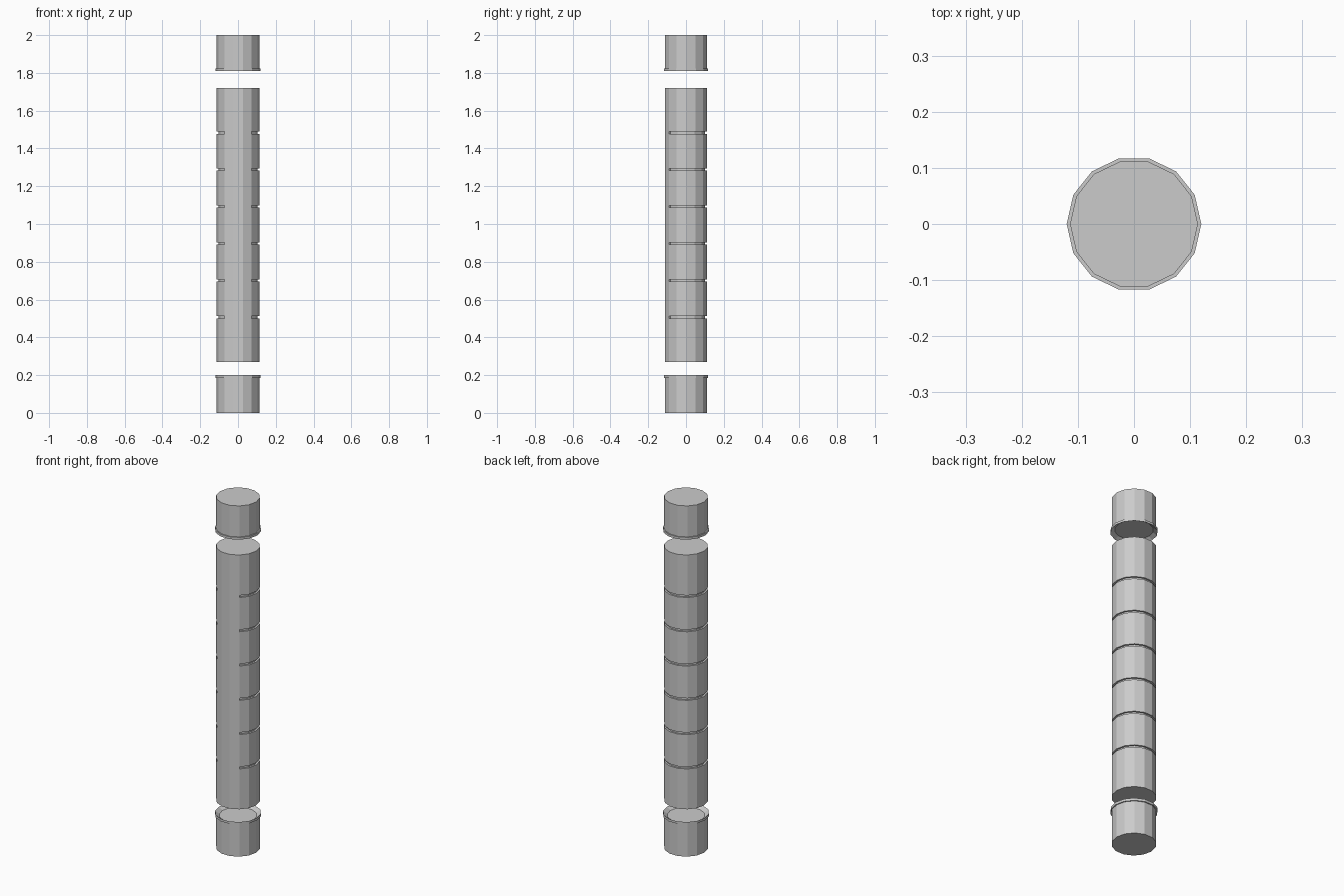
import bpy, bmesh
from math import cos, sin, tau

if "Cube" in bpy.data.objects:
    bpy.data.objects.remove(bpy.data.objects["Cube"])

N = 14
R = 0.114


def ring(bm, r, z):
    return [bm.verts.new((r * cos(tau * k / N), r * sin(tau * k / N), z)) for k in range(N)]


def quad(bm, a, b, k):
    j = (k + 1) % N
    bm.faces.new((a[k], a[j], b[j], b[k]))


def finish(bm, name):
    bmesh.ops.recalc_face_normals(bm, faces=bm.faces)
    me = bpy.data.meshes.new(name)
    bm.to_mesh(me)
    bm.free()
    ob = bpy.data.objects.new(name, me)
    bpy.context.collection.objects.link(ob)


def lathe(name, profile):
    bm = bmesh.new()
    rings = [ring(bm, r, z) for r, z in profile]
    for a, b in zip(rings, rings[1:]):
        for k in range(N):
            quad(bm, a, b, k)
    bm.faces.new(rings[0])
    bm.faces.new(rings[-1])
    finish(bm, name)


# End caps: thin projecting rim with a shallow flared recess
cap = [(R, 0), (R, 0.186), (0.12, 0.186), (0.12, 0.2), (0.098, 0.184)]
lathe("bottom_cap", cap)
lathe("top_cap", [(r, 2 - 0.95 * z) for r, z in cap])

# Main tube: grooves run around the sides and back, the three front faces stay plain
bm = bmesh.new()
front = (9, 10, 11)
prev = ring(bm, R, 0.27)
bm.faces.new(prev)
for i in range(6):
    z = 0.506 + 0.1955 * i
    lo, hi = ring(bm, R, z - 0.006), ring(bm, R, z + 0.006)
    in_lo, in_hi = ring(bm, R - 0.01, z - 0.006), ring(bm, R - 0.01, z + 0.006)
    for k in range(N):
        quad(bm, prev, lo, k)
        if k in front:
            quad(bm, lo, hi, k)
        else:
            for a, b in ((lo, in_lo), (in_lo, in_hi), (in_hi, hi)):
                quad(bm, a, b, k)
    for k in (9, 12):  # groove ends
        bm.faces.new((lo[k], in_lo[k], in_hi[k], hi[k]))
    prev = hi
top = ring(bm, R, 1.72)
for k in range(N):
    quad(bm, prev, top, k)
bm.faces.new(top)
bmesh.ops.delete(bm, geom=[v for v in bm.verts if not v.link_faces], context='VERTS')
finish(bm, "grooved_tube")
